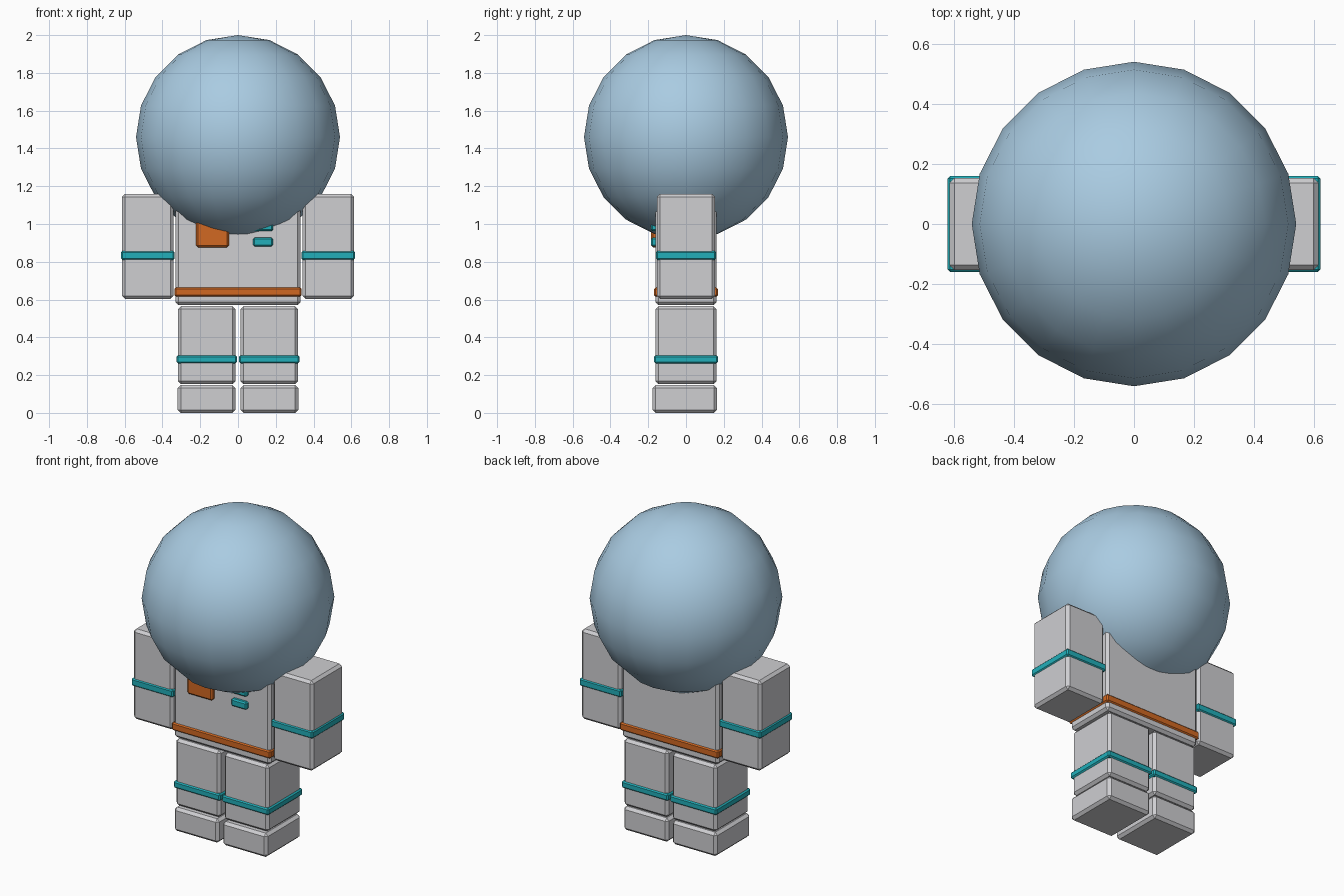
import bpy
import bmesh

cube = bpy.data.objects.get("Cube")
if cube:
    bpy.data.objects.remove(cube, do_unlink=True)


def make_material(name, rgb):
    mat = bpy.data.materials.new(name)
    mat.use_nodes = True
    color = (*rgb, 1.0)
    mat.diffuse_color = color
    mat.node_tree.nodes["Principled BSDF"].inputs["Base Color"].default_value = color
    return mat


suit = make_material("suit grey", (0.62, 0.62, 0.64))
teal = make_material("teal trim", (0.016, 0.43, 0.49))
orange = make_material("orange trim", (0.64, 0.14, 0.016))
glass = make_material("helmet blue", (0.40, 0.60, 0.76))


def finish(name, bm, mat):
    mesh = bpy.data.meshes.new(name)
    bm.to_mesh(mesh)
    bm.free()
    mesh.materials.append(mat)
    obj = bpy.data.objects.new(name, mesh)
    bpy.context.collection.objects.link(obj)
    return obj


def box(name, mat, xs, ys, zs, bevel=0.016):
    """Chamfered block spanning the given ranges."""
    bm = bmesh.new()
    bmesh.ops.create_cube(bm, size=1)
    for v in bm.verts:
        for axis, (low, high) in enumerate((xs, ys, zs)):
            v.co[axis] = high if v.co[axis] > 0 else low
    bmesh.ops.bevel(bm, geom=bm.edges[:], offset=bevel, segments=1,
                    affect='EDGES', clamp_overlap=True)
    return finish(name, bm, mat)


# Torso and belt
box("torso", suit, (-0.33, 0.33), (-0.162, 0.162), (0.57, 1.16))
box("belt", orange, (-0.337, 0.337), (-0.169, 0.169), (0.615, 0.664), 0.008)

# Chest controls
box("chest_panel", orange, (-0.222, -0.048), (-0.185, -0.15), (0.876, 1.07), 0.01)
for i, z in enumerate((0.882, 0.962)):
    box(f"chest_button_{i + 1}", teal, (0.08, 0.185), (-0.185, -0.15), (z, z + 0.046), 0.008)

# Limbs, one set per side
for side, s in (("left", 1), ("right", -1)):
    def span(a, b):
        return tuple(sorted((s * a, s * b)))

    box(f"{side}_arm", suit, span(0.342, 0.614), (-0.153, 0.153), (0.603, 1.16))
    box(f"{side}_arm_band", teal, span(0.335, 0.62), (-0.159, 0.159), (0.81, 0.857), 0.008)
    box(f"{side}_leg", suit, span(0.013, 0.317), (-0.162, 0.162), (0.152, 0.565))
    box(f"{side}_leg_band", teal, span(0.006, 0.325), (-0.169, 0.169), (0.262, 0.305), 0.008)
    box(f"{side}_boot", suit, span(0.013, 0.319), (-0.178, 0.163), (0.0, 0.147))

# Round helmet
bm = bmesh.new()
bmesh.ops.create_uvsphere(bm, u_segments=20, v_segments=10, radius=0.54)
for face in bm.faces:
    face.smooth = True
helmet = finish("helmet", bm, glass)
helmet.location.z = 1.46
